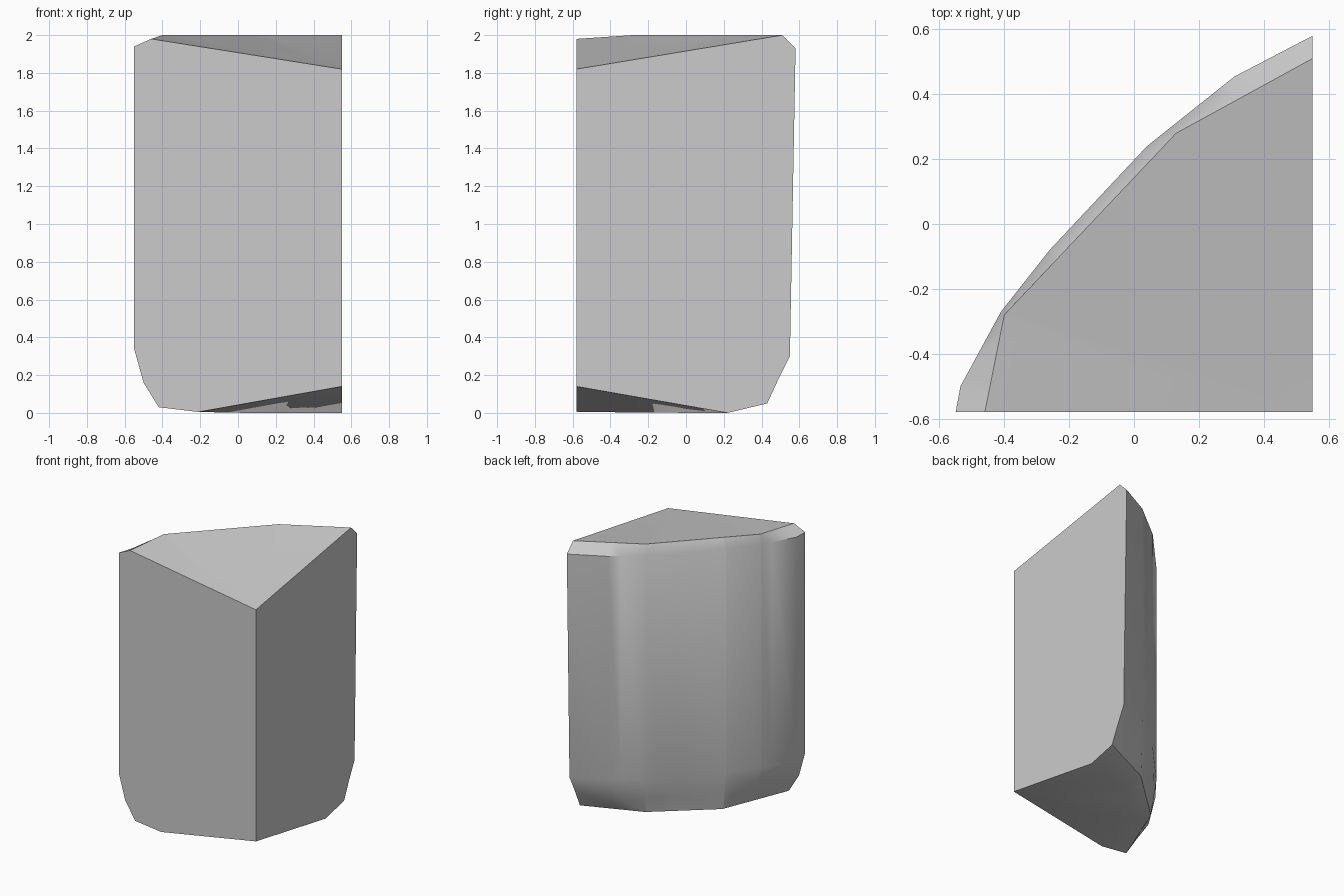
import bpy, bmesh, math

cube = bpy.data.objects.get("Cube")
if cube:
    bpy.data.objects.remove(cube)

# One plain grey for the whole block
grey = bpy.data.materials.new("plain grey")
grey.use_nodes = True
colour = (0.6, 0.6, 0.6, 1)
grey.diffuse_color = colour
grey.node_tree.nodes["Principled BSDF"].inputs["Base Color"].default_value = colour

# Square corner shared by the two flat sides
CX, CY = 0.55, -0.58

# Rings around the curved side, from the top rim to the foot
top_rim = [(.55, .51, 2), (.13, .28, 2), (-.4, -.28, 2), (-.46, -.58, 1.98)]
outline = [(.31, .455), (.04, .24), (-.26, -.08), (-.41, -.27), (-.535, -.5)]
shoulder = [(.55, .58, 1.93)] + [(x, y, 1.93) for x, y in outline] + [(-.55, -.58, 1.94)]
wall_base = [(.55, .55, .3)] + [(x, y, .31) for x, y in outline] + [(-.55, -.58, .34)]
lower_curve = [(.55, .49, .18), (.25, .38, .15), (-.25, -.1, .15), (-.42, -.35, .15), (-.5, -.58, .16)]
lower_rim = [(.55, .43, .05), (.15, .25, .04), (-.225, -.095, .03), (-.42, -.58, .03)]
foot = [(.55, .22, 0), (.05, .05, 0), (-.21, -.58, .005)]
rings = [top_rim, shoulder, wall_base, lower_curve, lower_rim, foot]


def angle(p):
    return math.atan2(CX - p[0], p[1] - CY)


def ray_hit(ring, a):
    """Point where the ray from the corner at angle a crosses the ring."""
    def side(p):
        return (p[0] - CX) * math.cos(a) + (p[1] - CY) * math.sin(a)
    for p, q in zip(ring, ring[1:]):
        if angle(p) - 1e-6 <= a <= angle(q) + 1e-6:
            t = side(p) / (side(p) - side(q))
            return [u + (v - u) * t for u, v in zip(p, q)]
    return list(ring[-1])


# Shared stations, merging angles that nearly coincide
stations = []
for a in sorted(angle(p) for ring in rings for p in ring):
    if not stations or a - stations[-1] > 0.004:
        stations.append(a)

bm = bmesh.new()
loops = [[bm.verts.new(ray_hit(ring, a)) for a in stations] for ring in rings]
top_corner = bm.verts.new((CX, CY, 1.82))
bottom_corner = bm.verts.new((CX, CY, 0.14))

# Curved side
for upper, lower in zip(loops, loops[1:]):
    for i in range(len(stations) - 1):
        bm.faces.new((upper[i], upper[i + 1], lower[i + 1], lower[i]))

# Sloping top and hollowed underside, fanned from the corner
for i in range(len(stations) - 1):
    bm.faces.new((top_corner, loops[0][i], loops[0][i + 1]))
    bm.faces.new((bottom_corner, loops[-1][i + 1], loops[-1][i]))

# Two flat sides
bm.faces.new([top_corner] + [loop[0] for loop in loops] + [bottom_corner])
bm.faces.new([top_corner] + [loop[-1] for loop in loops] + [bottom_corner])
bmesh.ops.recalc_face_normals(bm, faces=bm.faces)

mesh = bpy.data.meshes.new("wedge_block")
bm.to_mesh(mesh)
bm.free()
mesh.materials.append(grey)
block = bpy.data.objects.new("wedge_block", mesh)
bpy.context.collection.objects.link(block)

# Smooth the curved side, keep the hard edges
bpy.ops.object.select_all(action='DESELECT')
block.select_set(True)
bpy.context.view_layer.objects.active = block
bpy.ops.object.shade_smooth_by_angle(angle=math.radians(35))
